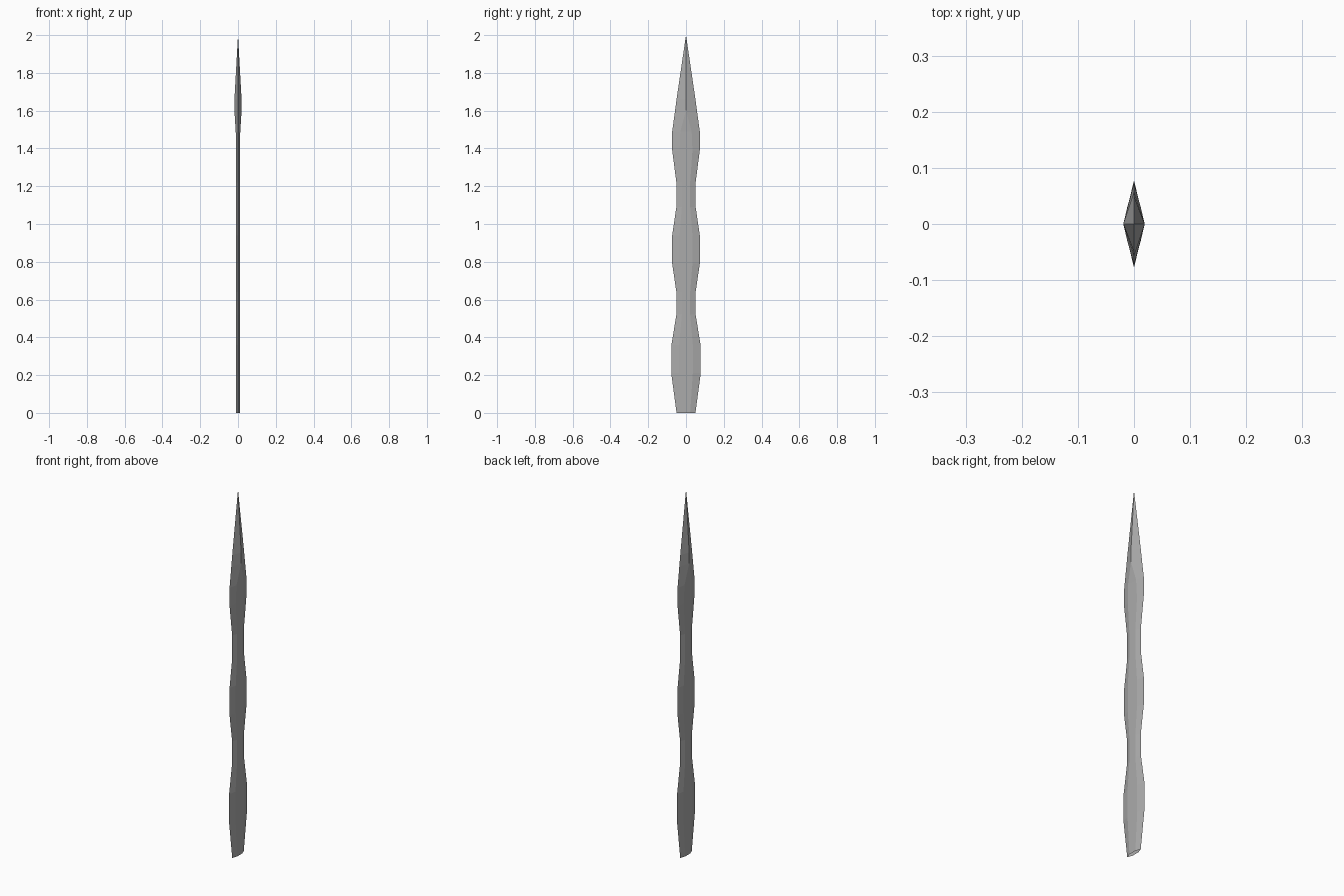
import bpy, bmesh

if "Cube" in bpy.data.objects:
    bpy.data.objects.remove(bpy.data.objects["Cube"])

# Blade stations: height, half width (y), half thickness (x), half width of flat middle
STATIONS = [
    (0.00, 0.050, 0.010, 0.022), (0.21, 0.078, 0.010, 0.036), (0.36, 0.077, 0.010, 0.036),
    (0.52, 0.051, 0.010, 0.022), (0.64, 0.051, 0.010, 0.022), (0.79, 0.073, 0.010, 0.034),
    (0.94, 0.073, 0.010, 0.034), (1.09, 0.051, 0.010, 0.022), (1.22, 0.051, 0.010, 0.022),
    (1.39, 0.073, 0.010, 0.034), (1.49, 0.073, 0.012, 0.030), (1.60, 0.058, 0.019, 0.0),
    (1.66, 0.050, 0.019, 0.0),
]

bm = bmesh.new()
# Flattened six-sided sections, closing to a diamond with a sharp ridge at the tip
rings = [[bm.verts.new(p) for p in ((t, -f, z), (t, f, z), (0, w, z),
                                    (-t, f, z), (-t, -f, z), (0, -w, z))]
         for z, w, t, f in STATIONS]
for a, b in zip(rings, rings[1:]):
    for i in range(6):
        j = (i + 1) % 6
        bm.faces.new((a[i], a[j], b[j], b[i]))
# Pointed tip, open base
tip = bm.verts.new((0, 0, 2.0))
for i in range(6):
    bm.faces.new((rings[-1][i], rings[-1][(i + 1) % 6], tip))
bmesh.ops.remove_doubles(bm, verts=bm.verts, dist=0.0005)
bmesh.ops.recalc_face_normals(bm, faces=bm.faces)

mesh = bpy.data.meshes.new("blade")
bm.to_mesh(mesh)
bm.free()
blade = bpy.data.objects.new("blade", mesh)
bpy.context.collection.objects.link(blade)

# Dark grey metal
metal = bpy.data.materials.new("dark_metal")
metal.diffuse_color = (0.41, 0.41, 0.41, 1)
metal.use_nodes = True
metal.node_tree.nodes["Principled BSDF"].inputs["Base Color"].default_value = metal.diffuse_color
mesh.materials.append(metal)
